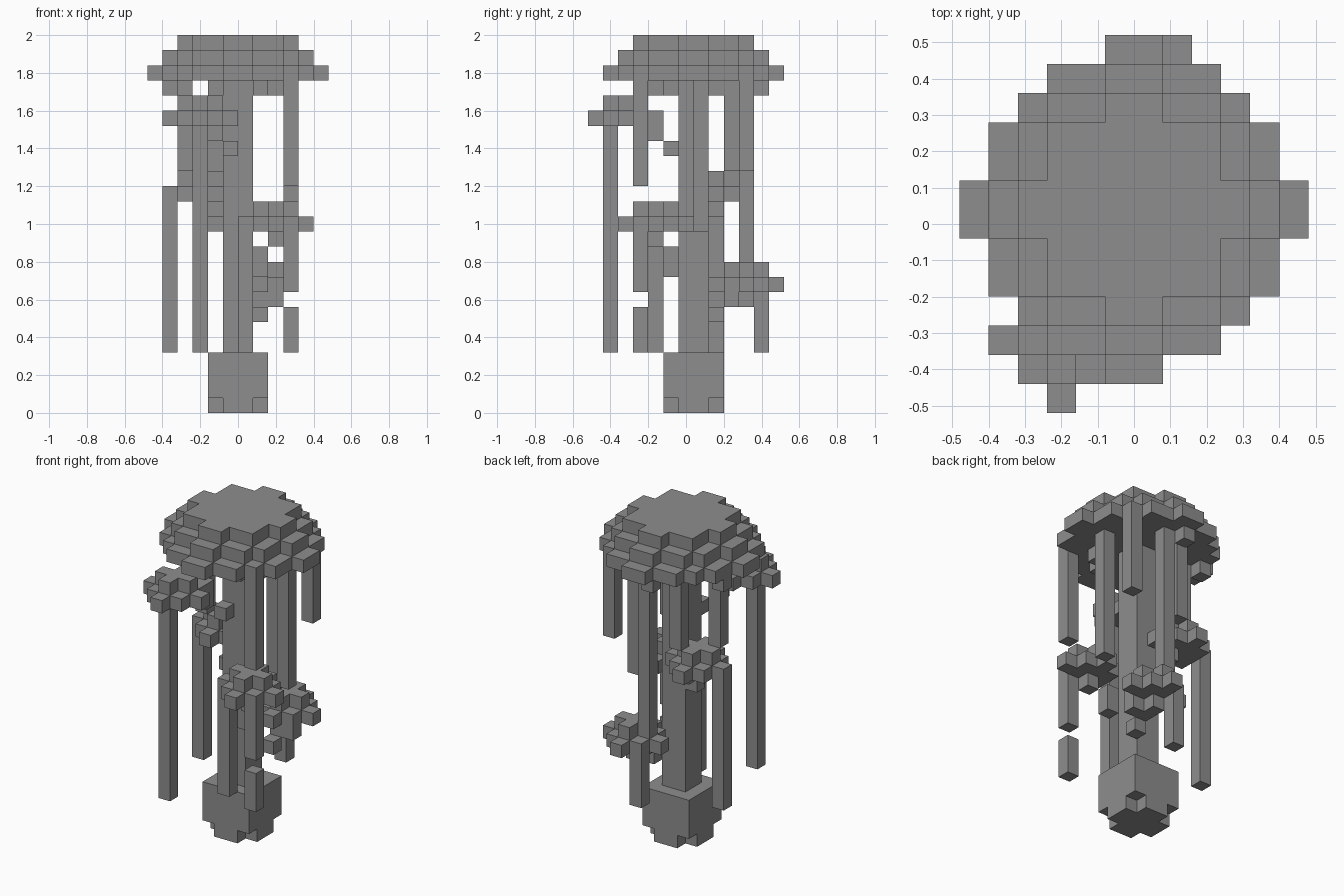
import bpy, bmesh
from mathutils import Vector

old = bpy.data.objects.get("Cube")
if old:
    bpy.data.objects.remove(old, do_unlink=True)

CELL = 0.08
ORIGIN = Vector((-0.48, -0.52, 0))

grey = bpy.data.materials.new("plain_grey")
grey.use_nodes = True
grey.diffuse_color = (0.27, 0.27, 0.27, 1)
bsdf = grey.node_tree.nodes["Principled BSDF"]
bsdf.inputs["Base Color"].default_value = grey.diffuse_color
bsdf.inputs["Roughness"].default_value = 0.9


def block(x0, x1, y0, y1, z0, z1):
    """All cells in an inclusive range."""
    return {(x, y, z) for x in range(x0, x1 + 1)
            for y in range(y0, y1 + 1) for z in range(z0, z1 + 1)}


def strand(x, y, z0, z1):
    return block(x, x, y, y, z0, z1)


def diamond(x, y, z, r):
    return {c for c in block(x - r, x + r, y - r, y + r, z, z)
            if abs(c[0] - x) + abs(c[1] - y) <= r}


def disc(z, r):
    """Round canopy layer centred on the trunk."""
    return {c for c in block(6 - r, 5 + r, 7 - r, 6 + r, z, z)
            if (c[0] - 5.5) ** 2 + (c[1] - 6.5) ** 2 <= (r - 0.5) ** 2 + 0.75}


def tuft(x, y, z):
    """Leaf cluster: wide layer with a small cap."""
    return diamond(x, y, z, 2) | diamond(x, y, z + 1, 1)


parts = {}

# Root ball with its lowest corners cut away
corners = {(x, y, 0) for x in (4, 7) for y in (5, 8)}
parts["root_ball"] = block(4, 7, 5, 8, 0, 3) - corners
parts["trunk"] = block(5, 6, 6, 7, 4, 21)

# Canopy in three shrinking layers, with a few drooping blocks
parts["canopy"] = disc(22, 6) | disc(23, 5) | disc(24, 4)
parts["canopy_droops"] = {(1, 8, 21), (5, 11, 21), (8, 5, 21), (7, 4, 21), (4, 8, 21)}

# Leaf clusters and the stepped branches that carry them
parts["front_right_leaves"] = tuft(3, 2, 19)
parts["front_left_leaves"] = tuft(8, 4, 12)
parts["back_left_leaves"] = tuft(7, 10, 8)
parts["back_right_leaves"] = tuft(3, 8, 14)
parts["front_right_branch"] = {(5, 5, 17), (4, 4, 18), (4, 4, 19)}
parts["front_left_branch"] = {(7, 5, 9), (7, 5, 10), (8, 4, 11)}
parts["back_left_branch"] = {(7, 8, 6), (7, 9, 7), (8, 9, 7), (7, 10, 7)}
parts["back_right_branch"] = {(4, 7, 12), (4, 8, 13)}

# Strands hanging from the leaf clusters
parts["front_right_vine"] = strand(3, 1, 4, 18)
parts["front_inner_vine"] = strand(6, 4, 4, 11)
parts["front_left_vine"] = strand(9, 3, 4, 6) | strand(9, 3, 8, 11)
parts["back_vine"] = strand(6, 11, 4, 7)
parts["back_right_vine"] = strand(1, 8, 4, 13)

# Strands hanging from the canopy
parts["canopy_vine_front_left"] = strand(9, 3, 15, 21)
parts["canopy_vine_left"] = strand(9, 7, 12, 21)
parts["canopy_vine_back_left"] = strand(9, 10, 16, 21)
parts["canopy_vine_back"] = strand(6, 10, 10, 21)
parts["canopy_vine_back_right"] = strand(4, 9, 16, 21)
parts["canopy_vine_right"] = strand(2, 7, 16, 21)

filled = set().union(*parts.values())


def build(name, cells):
    """Mesh only the exposed faces, then merge flat regions."""
    bm = bmesh.new()
    for c in sorted(cells):
        for axis in range(3):
            for side in (-1, 1):
                n = Vector((0, 0, 0))
                n[axis] = side
                if tuple(int(a + b) for a, b in zip(c, n)) in filled:
                    continue
                u, v = Vector((0, 0, 0)), Vector((0, 0, 0))
                u[(axis + 1) % 3] = 0.5
                v[(axis + 2) % 3] = 0.5 * side
                mid = Vector(c) + Vector((0.5, 0.5, 0.5)) + n * 0.5
                ring = (mid - u - v, mid + u - v, mid + u + v, mid - u + v)
                bm.faces.new([bm.verts.new(ORIGIN + p * CELL) for p in ring])
    bmesh.ops.remove_doubles(bm, verts=bm.verts, dist=0.001)
    bmesh.ops.dissolve_limit(bm, angle_limit=0.01, verts=bm.verts, edges=bm.edges)
    mesh = bpy.data.meshes.new(name)
    bm.to_mesh(mesh)
    bm.free()
    mesh.materials.append(grey)
    bpy.context.collection.objects.link(bpy.data.objects.new(name, mesh))


for part_name, part_cells in parts.items():
    build(part_name, part_cells)
